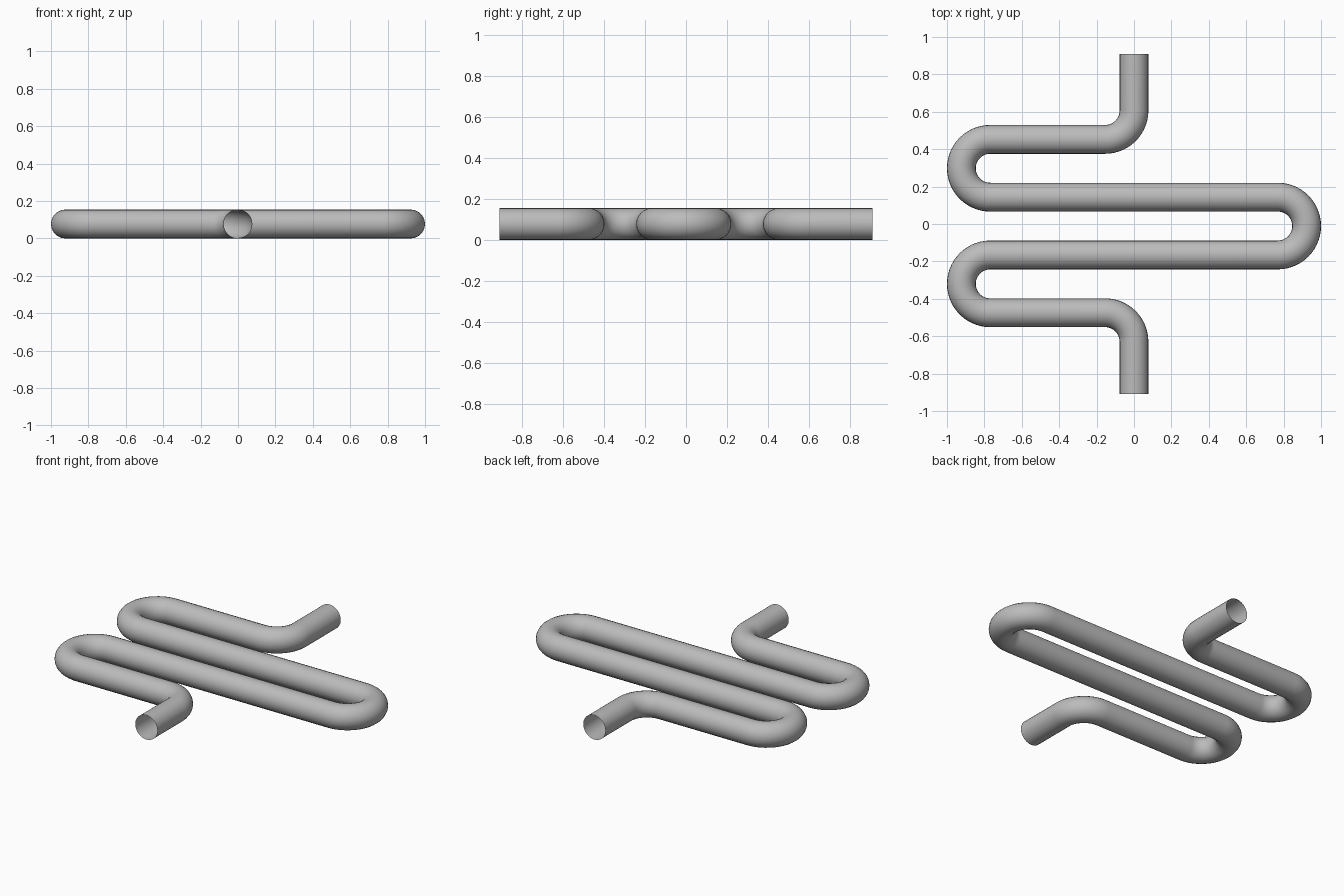
import bpy
import math
from mathutils import Vector

old = bpy.data.objects.get("Cube")
if old:
    bpy.data.objects.remove(old, do_unlink=True)

R = 0.077            # pipe radius
BEND = 0.1545        # centreline bend radius
MID = -0.011         # y of the middle turn
END = 0.91           # y of the open ends
TURN = 1 - R         # x reached by the centreline at each turn
STEPS = 14           # segments per quarter bend

steel = bpy.data.materials.new("grey steel")
steel.use_nodes = True
colour = (0.5, 0.5, 0.5, 1)
steel.diffuse_color = colour
steel.node_tree.nodes["Principled BSDF"].inputs["Base Color"].default_value = colour

# Sharp corners of the serpentine route, from back to front
rows = [MID + k * BEND for k in (3, 1, -1, -3)]
corners = [(0, END), (0, rows[0])]
for a, b, side in zip(rows, rows[1:], (-1, 1, -1)):
    corners += [(side * TURN, a), (side * TURN, b)]
corners += [(0, rows[3]), (0, -END)]
corners = [Vector((x, y, R)) for x, y in corners]


def rounded(points, radius):
    """Replace each right-angle corner with a quarter arc."""
    path = [points[0]]
    for before, corner, after in zip(points, points[1:], points[2:]):
        u = (before - corner).normalized() * radius
        v = (after - corner).normalized() * radius
        for i in range(STEPS + 1):
            t = math.pi / 2 * i / STEPS
            p = corner + u * (1 - math.sin(t)) + v * (1 - math.cos(t))
            if (p - path[-1]).length > 0.001:
                path.append(p)
    return path + [points[-1]]


# Open-ended round pipe swept along the route
path = rounded(corners, BEND)
curve = bpy.data.curves.new("serpentine_pipe", "CURVE")
curve.dimensions = "3D"
curve.bevel_depth = R
curve.bevel_resolution = 10
curve.use_fill_caps = False
spline = curve.splines.new("POLY")
spline.points.add(len(path) - 1)
for point, co in zip(spline.points, path):
    point.co = (*co, 1)
curve.materials.append(steel)

pipe = bpy.data.objects.new("serpentine_pipe", curve)
bpy.context.collection.objects.link(pipe)
bpy.ops.object.select_all(action="DESELECT")
pipe.select_set(True)
bpy.context.view_layer.objects.active = pipe
bpy.ops.object.convert(target="MESH")
bpy.ops.object.shade_smooth_by_angle()
